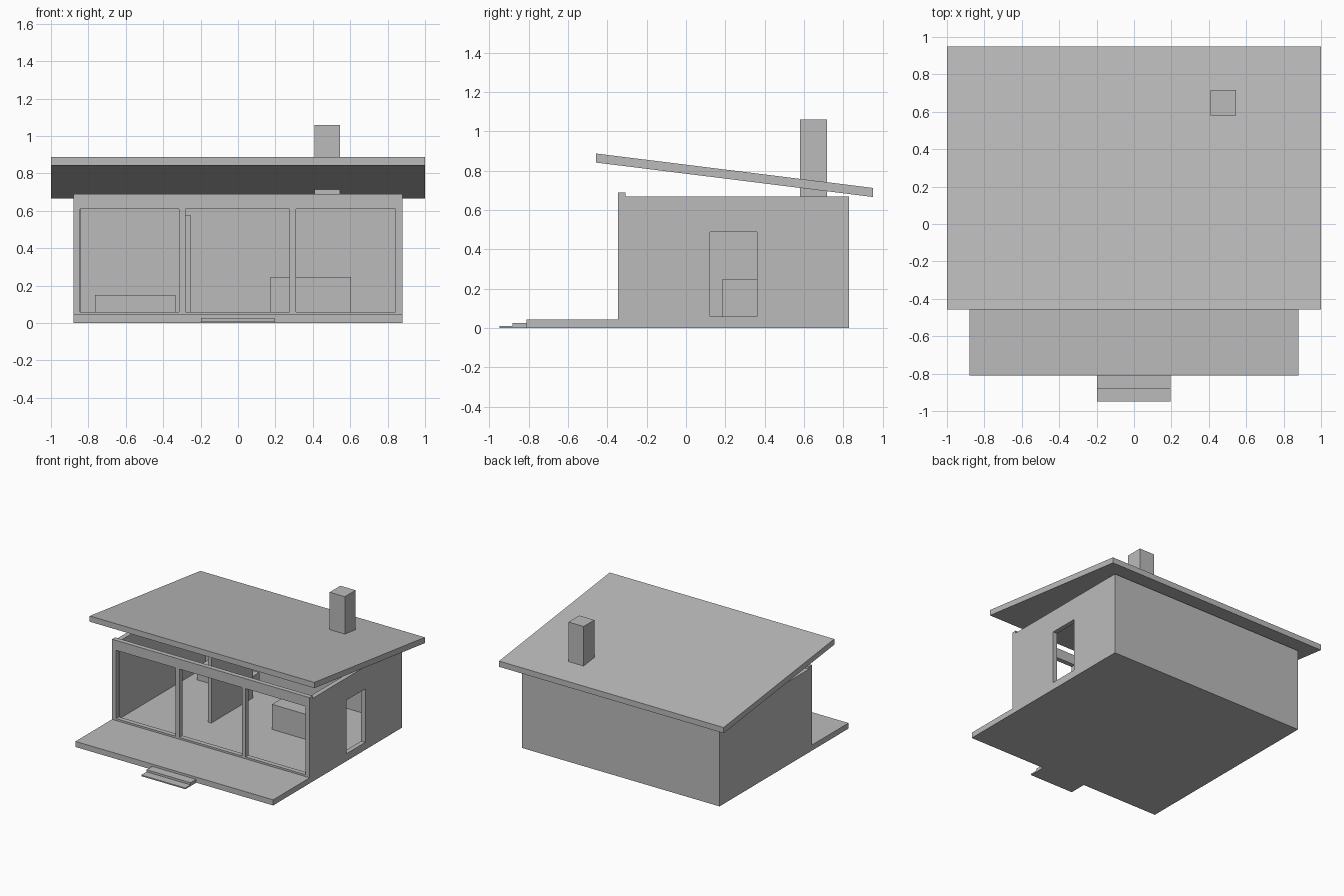
import bpy
import bmesh
from mathutils import Vector

cube = bpy.data.objects.get("Cube")
if cube:
    bpy.data.objects.remove(cube, do_unlink=True)

# One plain grey for the whole house
GREY = (0.5, 0.5, 0.5, 1.0)
grey = bpy.data.materials.new("plain_grey")
grey.use_nodes = True
grey.diffuse_color = GREY
grey.node_tree.nodes["Principled BSDF"].inputs["Base Color"].default_value = GREY


def finish(name, bm):
    bmesh.ops.recalc_face_normals(bm, faces=bm.faces)
    mesh = bpy.data.meshes.new(name)
    bm.to_mesh(mesh)
    bm.free()
    mesh.materials.append(grey)
    obj = bpy.data.objects.new(name, mesh)
    bpy.context.collection.objects.link(obj)
    return obj


def box(name, x, y, z):
    """Box between (low, high) pairs on each axis."""
    bm = bmesh.new()
    bmesh.ops.create_cube(bm, size=1)
    for v in bm.verts:
        v.co = [low + (c + 0.5) * (high - low)
                for c, (low, high) in zip(v.co, (x, y, z))]
    return finish(name, bm)


def panel(name, us, zs, holes, place, depth):
    """Wall with rectangular holes: a cell grid, holes left out, extruded."""
    bm = bmesh.new()
    grid = [[bm.verts.new(place(u, z)) for z in zs] for u in us]
    for i in range(len(us) - 1):
        for j in range(len(zs) - 1):
            if (i, j) not in holes:
                bm.faces.new((grid[i][j], grid[i + 1][j],
                              grid[i + 1][j + 1], grid[i][j + 1]))
    loose = [v for v in bm.verts if not v.link_faces]
    bmesh.ops.delete(bm, geom=loose, context='VERTS')
    geom = bmesh.ops.extrude_face_region(bm, geom=bm.faces[:])["geom"]
    moved = [g for g in geom if isinstance(g, bmesh.types.BMVert)]
    bmesh.ops.translate(bm, verts=moved, vec=Vector(depth))
    return finish(name, bm)


WIDE, FRONT, BACK = 0.88, -0.345, 0.83
THICK, FLOOR, TOP = 0.038, 0.045, 0.67
INNER = FRONT + THICK

# Floor slab with terrace, and the entrance steps
box("floor_slab", (-WIDE, WIDE), (-0.81, BACK), (0, FLOOR))
box("upper_step", (-0.197, 0.195), (-0.882, -0.81), (0, 0.027))
box("lower_step", (-0.197, 0.195), (-0.948, -0.882), (0, 0.01))

# Front wall with three large openings
panel("front_wall", (-WIDE, -0.845, -0.315, -0.28, 0.275, 0.31, 0.842, WIDE),
      (FLOOR, 0.06, 0.61, 0.69), {(1, 1), (3, 1), (5, 1)},
      lambda u, z: (u, FRONT, z), (0, THICK, 0))

# Side wall with a doorway, plain side wall and back wall
panel("left_wall", (INNER, 0.122, 0.362, BACK), (FLOOR, 0.06, 0.49, TOP), {(1, 1)},
      lambda u, z: (WIDE, u, z), (-THICK, 0, 0))
box("right_wall", (-WIDE, THICK - WIDE), (INNER, BACK), (FLOOR, TOP))
box("back_wall", (THICK - WIDE, WIDE - THICK), (BACK - THICK, BACK), (FLOOR, TOP))

# Inside: partition, low bench and counter
box("partition", (-0.28, -0.25), (0.017, 0.55), (FLOOR, 0.575))
box("low_bench", (-0.765, -0.335), (0.57, 0.75), (FLOOR, 0.15))
box("counter", (0.175, 0.605), (0.182, 0.362), (FLOOR, 0.247))

# Sloping roof: a slab sheared down towards the back
roof = box("roof", (-1, 1), (-0.458, 0.95), (0.842, 0.888))
for v in roof.data.vertices:
    if v.co.y > 0:
        v.co.z -= 0.175

box("chimney", (0.41, 0.545), (0.58, 0.717), (TOP, 1.06))
